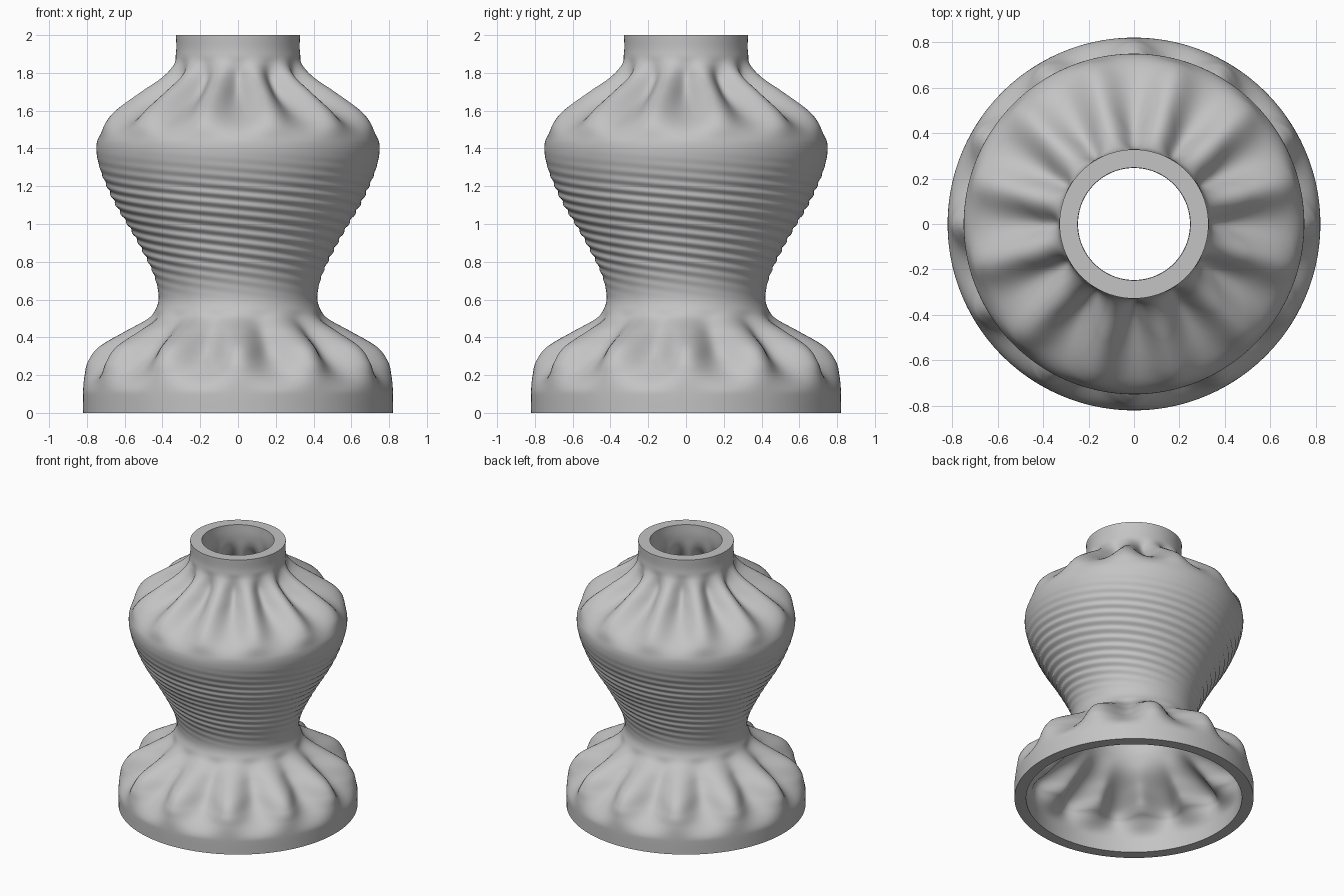
import bpy, bmesh, math

cube = bpy.data.objects.get("Cube")
if cube:
    bpy.data.objects.remove(cube, do_unlink=True)

SEGMENTS, OUTER_ROWS, INNER_ROWS = 192, 280, 110
HEIGHT, WALL = 2.0, 0.08
LOBES, DEPTH = 12, 0.14

# Outer outline measured over the lobes: (height, radius)
OUTLINE = [(0, .82), (.12, .82), (.2, .812), (.27, .795), (.35, .735), (.43, .6),
           (.5, .475), (.55, .435), (.61, .42), (.7, .435), (.8, .475), (.95, .555),
           (1.1, .645), (1.25, .715), (1.34, .743), (1.4, .75), (1.45, .744),
           (1.53, .725), (1.6, .67), (1.7, .53), (1.78, .41), (1.85, .345),
           (1.91, .328), (2, .328)]


def outline_slope(i):
    if i in (0, len(OUTLINE) - 1):
        return 0
    (z0, r0), (z1, r1) = OUTLINE[i - 1], OUTLINE[i + 1]
    return (r1 - r0) / (z1 - z0)


def outline(z):
    """Smooth cubic through the outline points."""
    i = max(k for k in range(len(OUTLINE) - 1) if OUTLINE[k][0] <= z or k == 0)
    (z0, r0), (z1, r1) = OUTLINE[i], OUTLINE[i + 1]
    h = z1 - z0
    t = min(max((z - z0) / h, 0), 1)
    a, b = outline_slope(i) * h, outline_slope(i + 1) * h
    c, d = 3 * (r1 - r0) - 2 * a - b, 2 * (r0 - r1) + a + b
    return r0 + t * (a + t * (c + t * d))


def bump(z, low, high):
    """Rises smoothly from zero to one and back between two heights."""
    t = (z - low) / (high - low)
    return math.sin(math.pi * t) ** 2 if 0 < t < 1 else 0


def flute(z, angle):
    """Groove depth of the base and shoulder flutes, half a lobe apart."""
    wave = math.cos(LOBES * angle)
    return DEPTH * (bump(z, .1, .56) * (1 - wave) + bump(z, 1.43, 1.9) * (1 + wave)) / 2


def ridge(z, angle):
    """Fine spiral ridges around the body."""
    fade = min(1, 1.6 * bump(z, .58, 1.4))
    return .005 * fade * math.cos(2 * math.pi * z / .05 + 8 * angle)


def outer_point(z, angle):
    return outline(z) - flute(z, angle) + ridge(z, angle), z


def inner_point(z, angle):
    slope = (outline(min(z + .01, HEIGHT)) - outline(max(z - .01, 0))) / .02
    if z <= 0 or z >= HEIGHT:
        slope = 0
    n = math.hypot(1, slope)
    return outline(z) - flute(z, angle) - WALL / n, z + WALL * slope / n


# Shell: up the outside, down the inside, closed across both rims
bm = bmesh.new()
levels = [(outer_point, HEIGHT * i / OUTER_ROWS) for i in range(OUTER_ROWS + 1)]
levels += [(inner_point, HEIGHT * (1 - i / INNER_ROWS)) for i in range(INNER_ROWS + 1)]
rings = []
for point, z in levels:
    ring = []
    for s in range(SEGMENTS):
        angle = 2 * math.pi * s / SEGMENTS
        r, height = point(z, angle)
        ring.append(bm.verts.new((r * math.cos(angle), r * math.sin(angle), height)))
    rings.append(ring)
for k, ring in enumerate(rings):
    above = rings[(k + 1) % len(rings)]
    for s in range(SEGMENTS):
        n = (s + 1) % SEGMENTS
        bm.faces.new((ring[s], ring[n], above[n], above[s]))
mesh = bpy.data.meshes.new("fluted_vase")
bm.to_mesh(mesh)
bm.free()

vase = bpy.data.objects.new("fluted_vase", mesh)
bpy.context.collection.objects.link(vase)

grey = bpy.data.materials.new("light_grey")
grey.use_nodes = True
colour = (.55, .55, .55, 1)
grey.diffuse_color = colour
grey.node_tree.nodes["Principled BSDF"].inputs["Base Color"].default_value = colour
mesh.materials.append(grey)

bpy.ops.object.select_all(action='DESELECT')
vase.select_set(True)
bpy.context.view_layer.objects.active = vase
bpy.ops.object.shade_smooth_by_angle(angle=math.radians(50))
